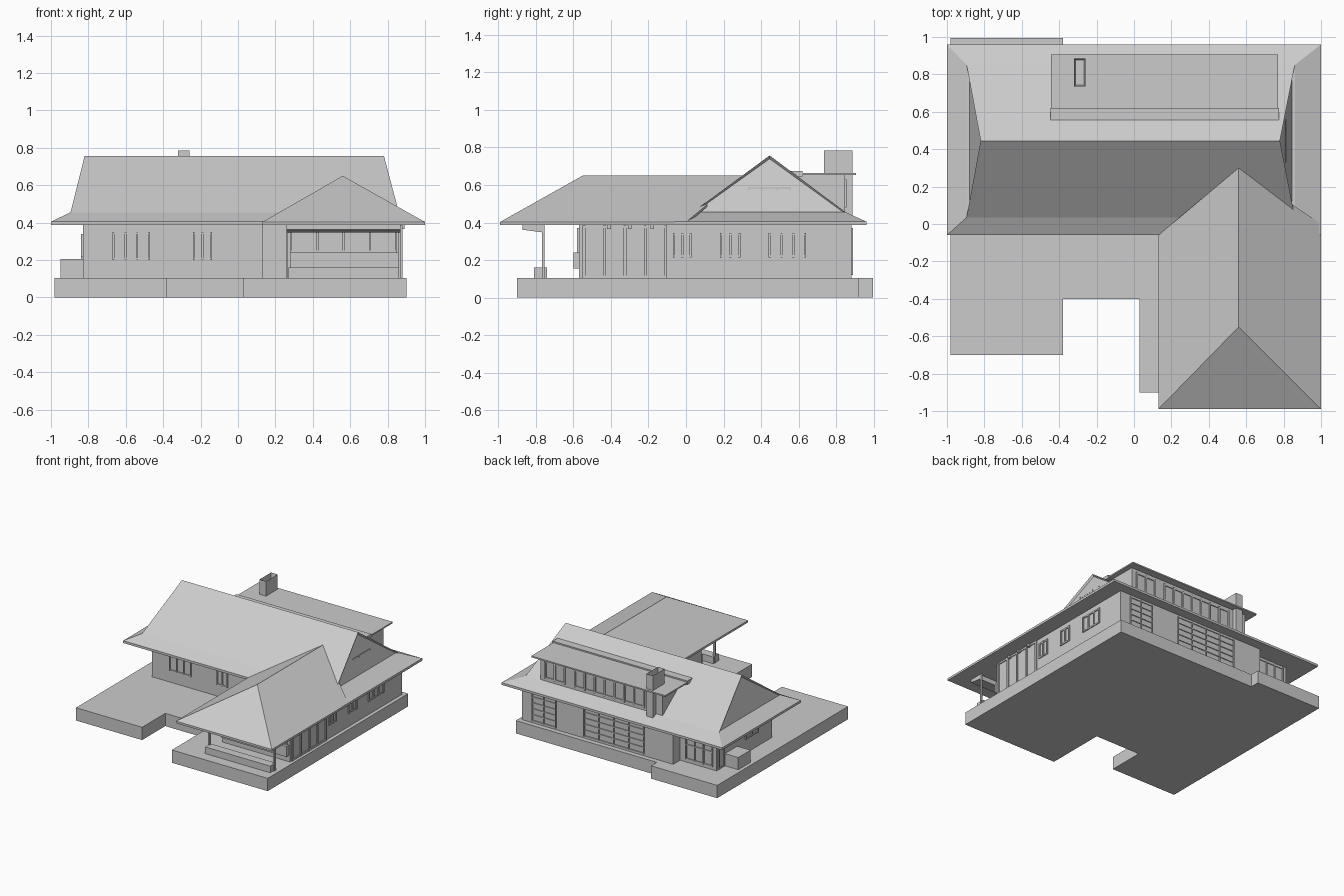
import bpy, bmesh
from mathutils import Vector

if "Cube" in bpy.data.objects:
    bpy.data.objects.remove(bpy.data.objects["Cube"])


def finish(name, bm):
    bmesh.ops.recalc_face_normals(bm, faces=bm.faces)
    me = bpy.data.meshes.new(name)
    bm.to_mesh(me)
    bm.free()
    ob = bpy.data.objects.new(name, me)
    bpy.context.collection.objects.link(ob)
    return ob


def add_box(bm, lo, hi):
    vs = bmesh.ops.create_cube(bm, size=1)['verts']
    for v in vs:
        v.co = Vector([(lo[i] + hi[i]) / 2 + v.co[i] * (hi[i] - lo[i]) for i in range(3)])


def boxes(name, *pairs):
    bm = bmesh.new()
    for lo, hi in pairs:
        add_box(bm, lo, hi)
    return finish(name, bm)


def prism(name, pts, z0, z1):
    bm = bmesh.new()
    f = bm.faces.new([bm.verts.new((x, y, z0)) for x, y in pts])
    ext = bmesh.ops.extrude_face_region(bm, geom=[f])['geom']
    for v in ext:
        if isinstance(v, bmesh.types.BMVert):
            v.co.z = z1
    return finish(name, bm)


def window(name, axis, wall, out, u0, u1, z0, z1, cols=1, rows=1, t=0.010):
    """Frame with glazing bars, standing proud of a wall; axis 0 = x wall, 1 = y wall."""
    bm = bmesh.new()

    def bar(a, b, za, zb, d):
        n0, n1 = sorted((wall - out * 0.004, wall + out * d))
        if axis == 0:
            add_box(bm, (n0, a, za), (n1, b, zb))
        else:
            add_box(bm, (a, n0, za), (b, n1, zb))
    for i in range(cols + 1):
        u = u0 + (u1 - u0 - t) * i / cols
        bar(u, u + t, z0, z1, 0.009)
    for j in range(rows + 1):
        z = z0 + (z1 - z0 - t) * j / rows
        bar(u0, u1, z, z + t, 0.007)
    return finish(name, bm)


# Ground slab
prism("base_slab", [(-.98, -.70), (-.38, -.70), (-.38, -.40), (.03, -.40), (.03, -.90), (.90, -.90),
                    (.90, .92), (-.38, .92), (-.38, .995), (-.98, .995)], 0, .105)

# House walls
prism("walls", [(-.83, .07), (.13, .07), (.13, -.05), (.26, -.05), (.26, -.57), (.87, -.57),
                (.87, .88), (-.5, .88), (-.5, .79), (-.83, .79)], .10, .395)

# Main roof: eave, kinked skirt, ridge with tilted recessed gables
bm = bmesh.new()


def ring(x0, x1, y0, y1, z):
    return [bm.verts.new(p) for p in ((x0, y0, z), (x1, y0, z), (x1, y1, z), (x0, y1, z))]


rings = [ring(-1, 1, -.06, .96, .386), ring(-1, 1, -.06, .96, .405), ring(-.895, .86, .035, .85, .455)]
bm.faces.new(rings[0])
for a, b in zip(rings, rings[1:]):
    for i in range(4):
        j = (i + 1) % 4
        bm.faces.new((a[i], a[j], b[j], b[i]))
k = rings[2]
rl, rr = bm.verts.new((-.82, .445, .757)), bm.verts.new((.78, .445, .757))
bm.faces.new((k[0], k[1], rr, rl))
bm.faces.new((k[2], k[3], rl, rr))
gables = [bm.faces.new((k[1], k[2], rr)), bm.faces.new((k[3], k[0], rl))]
bmesh.ops.recalc_face_normals(bm, faces=bm.faces)
bmesh.ops.inset_individual(bm, faces=gables, thickness=.014, depth=-.015)
finish("main_roof", bm)

# Front wing hip roof
bm = bmesh.new()
for x, y in ((.13, -.06), (.13, -.99), (1, -.99), (1, 0)):
    for z in (.386, .403):
        bm.verts.new((x, y, z))
for p in ((.56, -.55, .65), (.56, .30, .65)):
    bm.verts.new(p)
bmesh.ops.convex_hull(bm, input=bm.verts)
bmesh.ops.dissolve_limit(bm, angle_limit=.02, verts=bm.verts, edges=bm.edges)
finish("wing_roof", bm)

# Gable window
window("gable_window", 0, .805, 1, .33, .56, .49, .59, 3, 1)
boxes("gable_window_bay", ((.76, .335, .49), (.806, .555, .59)))

# Rear dormer
boxes("dormer_walls", ((-.38, .55, .42), (.73, .845, .656)))
boxes("dormer_roof", ((-.445, .60, .653), (.77, .905, .664)), ((-.447, .555, .645), (.775, .62, .675)))
window("dormer_windows_long", 1, .845, 1, -.22, .42, .48, .63, 7, 1, .014)
window("dormer_windows_end", 1, .845, 1, .50, .69, .48, .63, 2, 1, .014)

# Chimney with open flue
bm = bmesh.new()
add_box(bm, (-.32, .735, .40), (-.26, .885, .785))
bm.normal_update()
top = [f for f in bm.faces if f.normal.z > .9]
bmesh.ops.inset_individual(bm, faces=top, thickness=.011)
bmesh.ops.translate(bm, verts=top[0].verts, vec=(0, 0, -.06))
finish("chimney", bm)

# Porch: low wall, posts, tapered beam
boxes("porch_low_wall", ((.27, -.81, .10), (.86, -.74, .16)))
boxes("porch_posts", *[((x, -.767, .10), (x + .015, -.752, .39)) for x in (.265, .855)])
bm = bmesh.new()
for x in (.26, .87):
    for y, z in ((-.87, .39), (-.87, .362), (-.765, .348), (-.765, .39)):
        bm.verts.new((x, y, z))
bmesh.ops.convex_hull(bm, input=bm.verts)
finish("porch_beam", bm)
window("porch_window", 1, -.57, -1, .28, .85, .24, .37, 4, 1)
boxes("porch_sill", ((.27, -.60, .155), (.86, -.565, .24)))

# Right side: tall panels, brackets and three windows
window("side_tall_panels", 0, .87, 1, -.55, -.10, .105, .385, 4, 1, .014)
boxes("side_brackets", *[((.86, y, .365), (.89, y + .02, .39)) for y in (-.42, -.31, -.19)])
for i, (a, b, c) in enumerate(((-.07, .03, 2), (.18, .29, 2), (.44, .64, 3))):
    window(f"side_window_{i + 1}", 0, .87, 1, a, b, .215, .345, c, 1, .012)

# Rear glazed doors and windows
window("rear_doors_wide", 1, .88, 1, -.24, .31, .12, .37, 4, 5, .008)
window("rear_doors_small", 1, .88, 1, .56, .78, .12, .37, 2, 5, .008)
window("rear_recess_window", 1, .79, 1, -.80, -.55, .13, .37, 3, 2)

# Front and left windows
window("front_window_large", 1, .07, -1, -.67, -.47, .20, .35, 3, 1)
window("front_window_small", 1, .07, -1, -.24, -.14, .20, .35, 2, 1)
window("left_window", 0, -.83, -1, .25, .42, .22, .34, 2, 1)
window("left_door", 0, -.83, -1, .69, .77, .11, .33, 1, 1)

# Utility box beside the left wall
boxes("utility_box", ((-.95, .52, .10), (-.83, .68, .205)))
